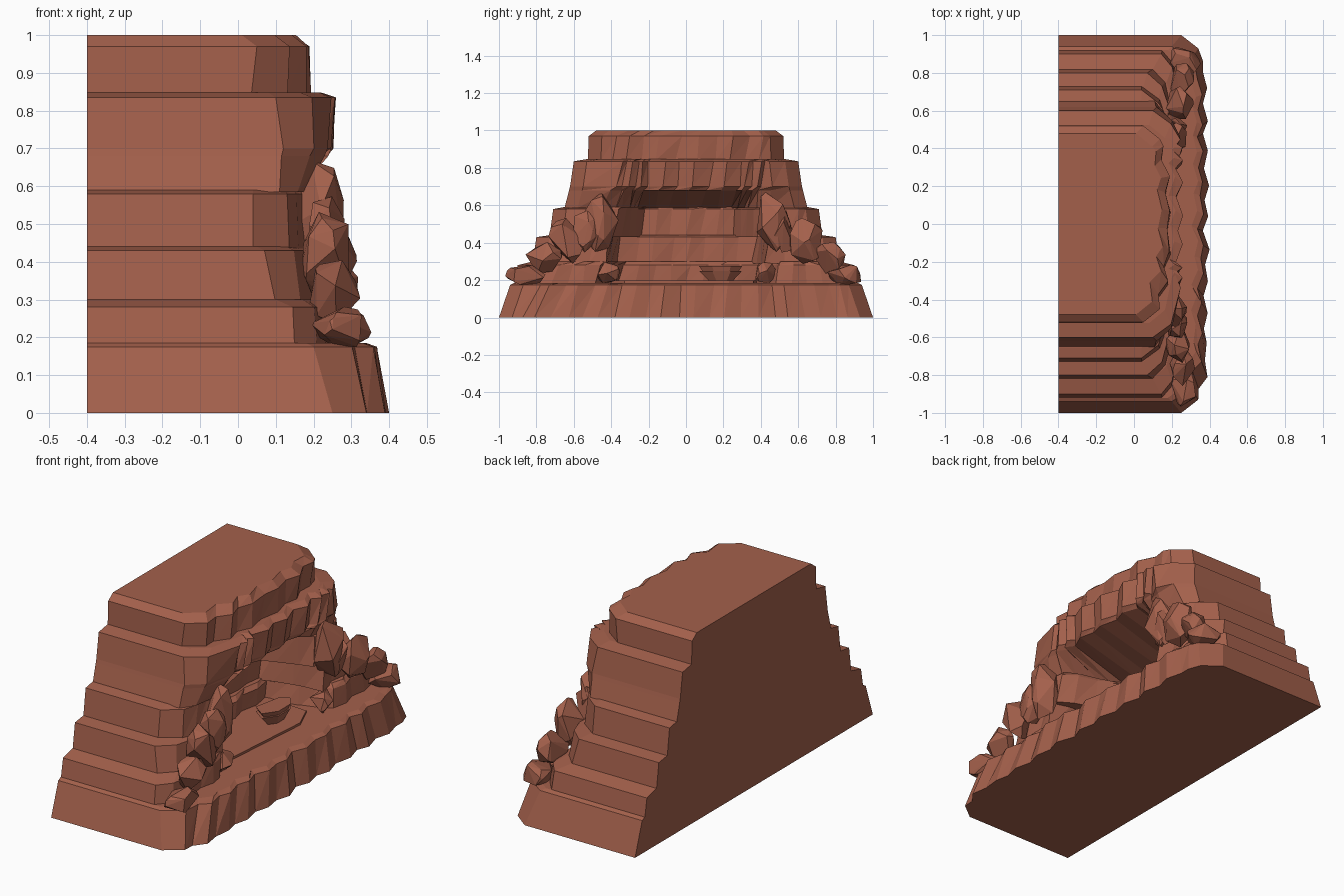
import bpy, bmesh, random
from mathutils import Vector

if "Cube" in bpy.data.objects:
    bpy.data.objects.remove(bpy.data.objects["Cube"], do_unlink=True)

random.seed(11)
BACK = -0.4
STEP = 0.09

clay = bpy.data.materials.new("red_sandstone")
clay.use_nodes = True
COLOR = (0.37, 0.117, 0.071, 1)
clay.diffuse_color = COLOR
bsdf = clay.node_tree.nodes["Principled BSDF"]
bsdf.inputs["Base Color"].default_value = COLOR
bsdf.inputs["Roughness"].default_value = 0.9


def finish(bm, name):
    bmesh.ops.recalc_face_normals(bm, faces=bm.faces[:])
    mesh = bpy.data.meshes.new(name)
    bm.to_mesh(mesh)
    bm.free()
    mesh.materials.append(clay)
    obj = bpy.data.objects.new(name, mesh)
    bpy.context.scene.collection.objects.link(obj)
    return obj


def front_corners(half, xc, xf, alcove, xr):
    """Key points of the craggy front, from the +y end to the -y end."""
    pts = [(xc, half), (xc + 0.6 * (xf - xc), half - 0.07), (xf - 0.01, half - 0.2)]
    if alcove:
        outer, inner = alcove
        pts += [(xf, outer), (xr, inner)]
    else:
        pts.append((xf, half * 0.3))
    return pts + [(x, -y) for x, y in reversed(pts)]


def stratum(name, stations, alcove=None, rough=0.03):
    """Loft one rock layer; each station is (z, half width, corner x, front x, alcove x)."""
    bm = bmesh.new()
    base = [Vector(p) for p in front_corners(*stations[0][1:4], alcove, stations[0][4])]
    counts = [max(1, round((b - a).length / STEP)) for a, b in zip(base, base[1:])]
    total = sum(counts) + 1
    bumps = [rough * random.uniform(0.5, 1) * (i % 2) for i in range(total)]
    rings = []
    for level, (z, half, xc, xf, xr) in enumerate(stations):
        keys = [Vector(p) for p in front_corners(half, xc, xf, alcove, xr)]
        line = []
        for a, b, n in zip(keys, keys[1:], counts):
            line += [a.lerp(b, k / n) for k in range(n)]
        line.append(keys[-1])
        for i in range(2, total - 2):
            line[i].x -= bumps[i] + random.uniform(0, rough * 0.3)
            line[i].y += 0.018 * level + random.uniform(-0.012, 0.012)
        line = [Vector((BACK, half))] + line + [Vector((BACK, -half))]
        rings.append([bm.verts.new((p.x, p.y, z)) for p in line])
    size = len(rings[0])
    for low, high in zip(rings, rings[1:]):
        for i in range(size):
            j = (i + 1) % size
            quad = (low[i], low[j], high[j], high[i])
            if 1 < i < size - 3:
                bm.faces.new((quad[0], quad[1], quad[3]))
                bm.faces.new((quad[1], quad[2], quad[3]))
            else:
                bm.faces.new(quad)
    bm.faces.new(rings[0])
    bm.faces.new(rings[-1])
    return finish(bm, name)


def boulder(name, center, size, count=16):
    """Faceted rock: hull of points scattered over an ellipsoid."""
    bm = bmesh.new()
    for k in range(count):
        z = 1 - 2 * (k + 0.5) / count
        d = Vector((random.gauss(0, 1), random.gauss(0, 1), 0)).normalized()
        d = d * (1 - z * z) ** 0.5 + Vector((0, 0, z))
        bm.verts.new([c + s * v for c, s, v in zip(center, size, d)])
    hull = bmesh.ops.convex_hull(bm, input=bm.verts[:])
    spare = [v for v in hull["geom_interior"] if isinstance(v, bmesh.types.BMVert)]
    bmesh.ops.delete(bm, geom=spare, context="VERTS")
    return finish(bm, name)


def slab(name, outline, z0, z1, taper=1.0):
    """Flat stone with a straight or flared edge."""
    bm = bmesh.new()
    cx = sum(p[0] for p in outline) / len(outline)
    cy = sum(p[1] for p in outline) / len(outline)
    low = [bm.verts.new((cx + (x - cx) * taper, cy + (y - cy) * taper, z0)) for x, y in outline]
    high = [bm.verts.new((x, y, z1)) for x, y in outline]
    for i in range(len(low)):
        j = (i + 1) % len(low)
        bm.faces.new((low[i], low[j], high[j], high[i]))
    bm.faces.new(low)
    bm.faces.new(high)
    return finish(bm, name)


# Stepped layers of the cliff, from the ground up
stratum("base_layer", [
    (0, 1, 0.25, 0.4, 0), (0.175, 0.94, 0.2, 0.37, 0), (0.185, 0.92, 0.18, 0.34, 0)])
stratum("second_layer", [
    (0.17, 0.92, 0.15, 0.25, -0.08), (0.28, 0.9, 0.145, 0.24, -0.08),
    (0.3, 0.82, 0.1, 0.22, -0.1)], alcove=(0.48, 0.36), rough=0.02)
stratum("third_layer", [
    (0.29, 0.82, 0.1, 0.21, -0.12), (0.43, 0.8, 0.07, 0.2, -0.12),
    (0.44, 0.73, 0.05, 0.18, -0.14)], alcove=(0.43, 0.36), rough=0.02)
stratum("fourth_layer", [
    (0.43, 0.73, 0.04, 0.2, -0.16), (0.58, 0.71, 0.04, 0.19, -0.16),
    (0.59, 0.655, 0.04, 0.18, -0.17)], alcove=(0.38, 0.25), rough=0.02)
stratum("overhang_layer", [
    (0.585, 0.65, 0.11, 0.19, -0.17), (0.68, 0.625, 0.115, 0.24, 0.24),
    (0.7, 0.62, 0.12, 0.255, 0.255), (0.835, 0.6, 0.1, 0.26, 0.26),
    (0.848, 0.525, 0.08, 0.22, 0.22)], alcove=(0.37, 0.25), rough=0.035)
stratum("top_layer", [
    (0.84, 0.525, 0.035, 0.195, 0), (0.97, 0.52, 0.05, 0.195, 0),
    (1, 0.48, 0.01, 0.155, 0)], rough=0.035)

# Boulders tumbling down both flanks of the alcove
for side, label in ((1, "left"), (-1, "right")):
    boulder(label + "_low_boulder", (0.27, 0.86 * side, 0.225), (0.085, 0.11, 0.06))
    boulder(label + "_second_boulder", (0.255, 0.76 * side, 0.32), (0.07, 0.1, 0.09))
    boulder(label + "_third_boulder", (0.24, 0.64 * side, 0.41), (0.075, 0.1, 0.13))
    boulder(label + "_filler_boulder", (0.23, 0.54 * side, 0.46), (0.06, 0.08, 0.12))
    boulder(label + "_tall_boulder", (0.215, 0.46 * side, 0.51), (0.07, 0.1, 0.17))
    boulder(label + "_inner_boulder", (0.2, 0.42 * side, 0.24), (0.06, 0.07, 0.06))

# Raised alcove floor and the small flat-topped stone on it
slab("alcove_floor", [(0.16, -0.33), (0.205, 0.23), (0.15, 0.36), (-0.12, 0.38), (-0.12, -0.38),
                      (0.08, -0.4)], 0.18, 0.197)
cap = [(0.02, 0.12), (0.05, 0.27), (0.1, 0.3), (0.14, 0.24), (0.14, 0.14), (0.09, 0.07)]
slab("stone_stem", cap, 0.19, 0.25, taper=0.5)
slab("stone_cap", cap, 0.25, 0.275, taper=0.85)
